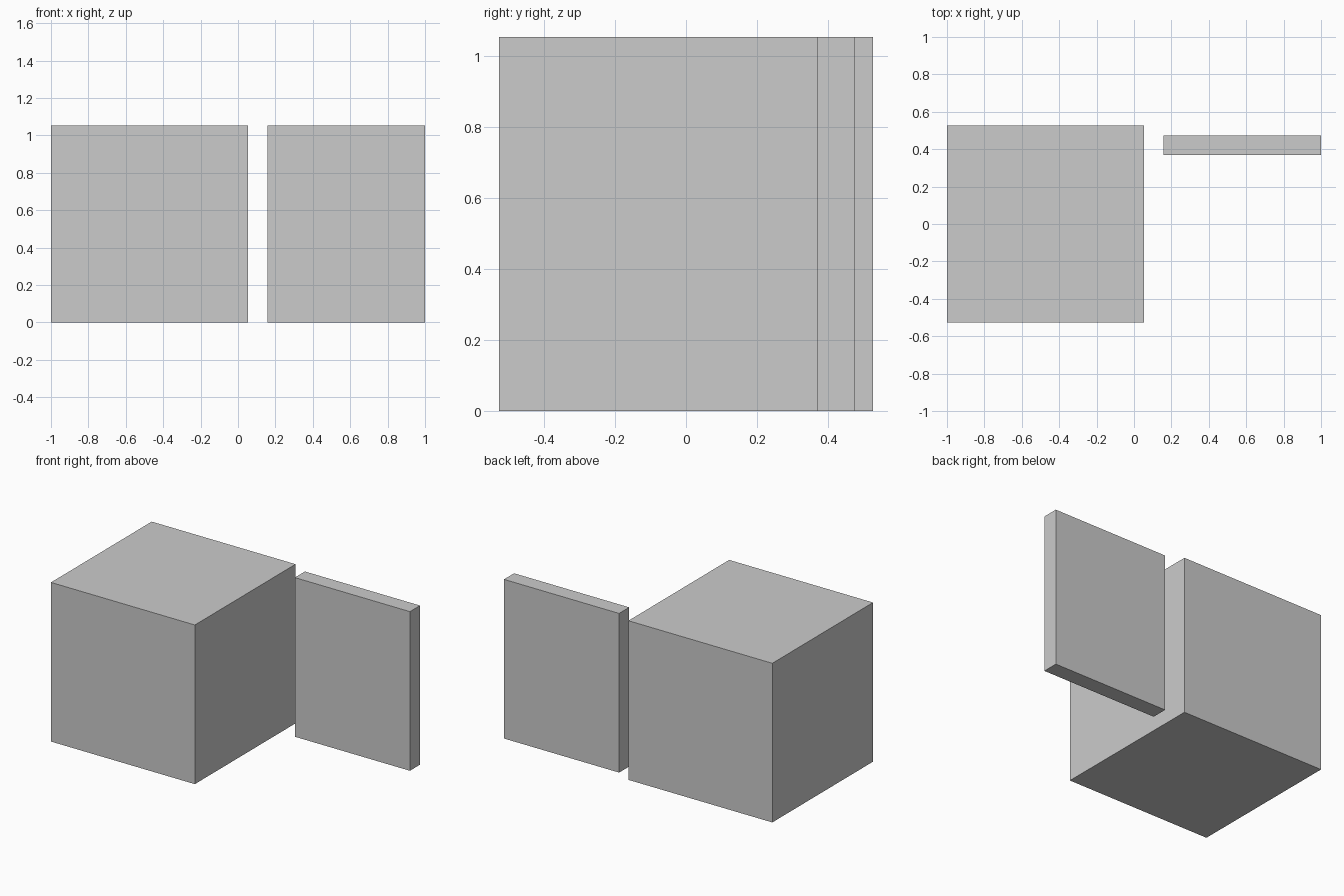
import bpy

if "Cube" in bpy.data.objects:
    bpy.data.objects.remove(bpy.data.objects["Cube"])

U = 2 / 1.9  # cube edge length


def box(name, lo, hi):
    """Axis-aligned box between two corners."""
    centre = [(a + b) / 2 for a, b in zip(lo, hi)]
    bpy.ops.mesh.primitive_cube_add(size=1, location=centre)
    obj = bpy.context.object
    obj.name = name
    obj.scale = [b - a for a, b in zip(lo, hi)]
    bpy.ops.object.transform_apply(location=False, rotation=False, scale=True)
    return obj


# Solid cube on the left
box("cube_block", (-1, -U / 2, 0), (-1 + U, U / 2, U))

# Thin upright panel on the right, set near the back
box("upright_panel", (1 - 0.8 * U, 0.35 * U, 0), (1, 0.45 * U, U))
